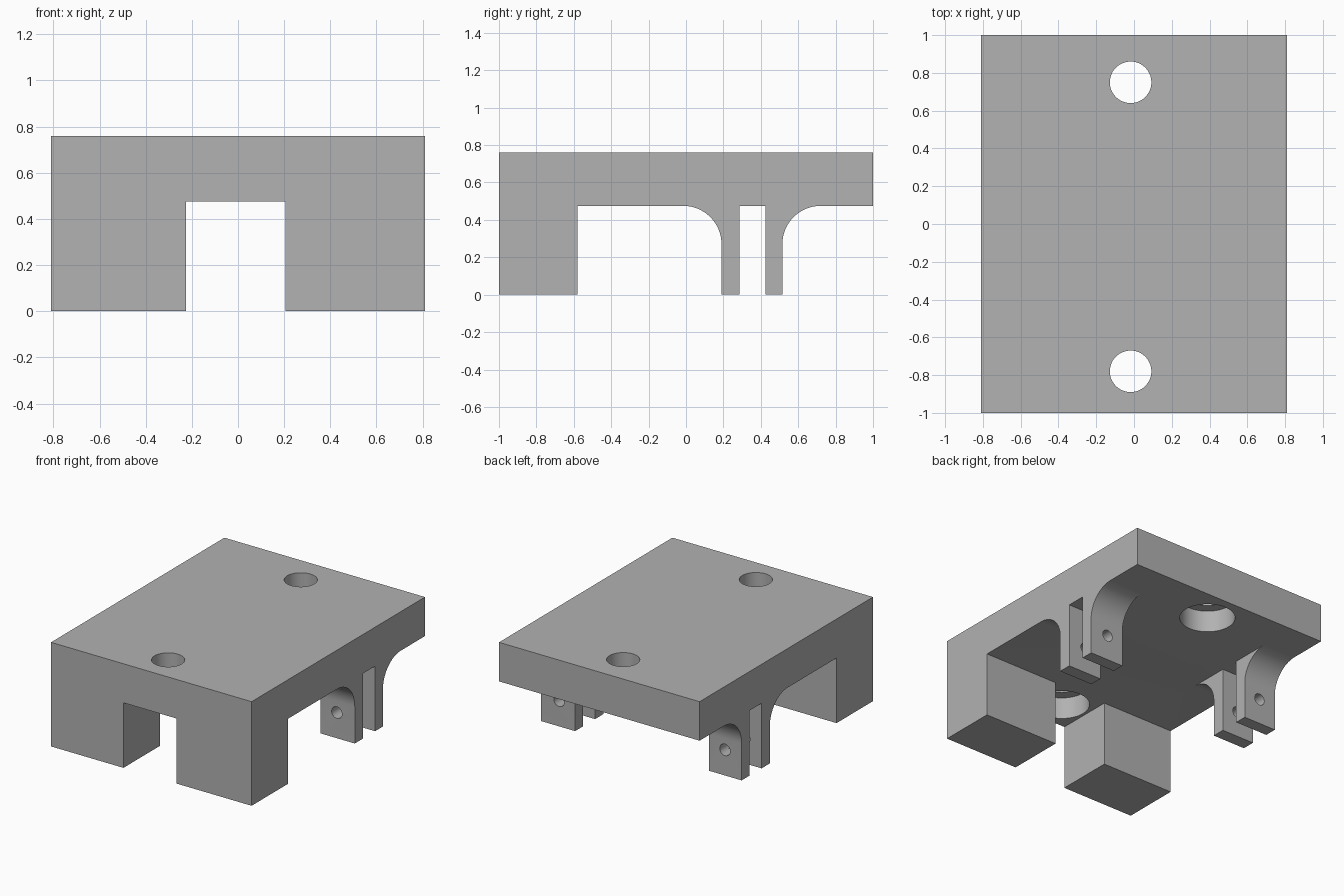
import bpy
import bmesh
from math import cos, sin, pi, radians
from mathutils import Matrix, Vector

cube = bpy.data.objects.get("Cube")
if cube:
    bpy.data.objects.remove(cube, do_unlink=True)

W, TOP, UNDER = 0.81, 0.76, 0.475     # half width, top and underside of plate
FILLET = 0.205

grey = bpy.data.materials.new("plain_grey")
grey.use_nodes = True
colour = (0.445, 0.445, 0.445, 1)
grey.diffuse_color = colour
grey.node_tree.nodes["Principled BSDF"].inputs["Base Color"].default_value = colour


def to_object(bm, name):
    bmesh.ops.recalc_face_normals(bm, faces=bm.faces)
    mesh = bpy.data.meshes.new(name)
    bm.to_mesh(mesh)
    bm.free()
    mesh.materials.append(grey)
    obj = bpy.data.objects.new(name, mesh)
    bpy.context.collection.objects.link(obj)
    return obj


def box(name, lo, hi):
    lo, hi = Vector(lo), Vector(hi)
    bm = bmesh.new()
    place = Matrix.Translation((lo + hi) / 2) @ Matrix.Diagonal((*(hi - lo), 1))
    bmesh.ops.create_cube(bm, size=1, matrix=place)
    return to_object(bm, name)


def cylinder(name, start, end, radius):
    start, end = Vector(start), Vector(end)
    axis = end - start
    turn = axis.to_track_quat("Z", "Y").to_matrix().to_4x4()
    bm = bmesh.new()
    bmesh.ops.create_cone(bm, cap_ends=True, segments=48, radius1=radius, radius2=radius,
                          depth=axis.length, matrix=Matrix.Translation((start + end) / 2) @ turn)
    return to_object(bm, name)


def arc(cy, start, end, steps=16):
    cz = UNDER - FILLET
    angles = [radians(start + (end - start) * i / steps) for i in range(steps + 1)]
    return [(cy + FILLET * cos(a), cz + FILLET * sin(a)) for a in angles]


# Side profile: front foot, plate and slotted clip with filleted roots
profile = [(-1, TOP), (-1, 0), (-0.58, 0), (-0.58, UNDER)]
profile += arc(0.19 - FILLET, 90, 0)
profile += [(0.19, 0), (0.285, 0), (0.285, UNDER), (0.425, UNDER), (0.425, 0), (0.515, 0)]
profile += arc(0.515 + FILLET, 180, 90)
profile += [(1, UNDER), (1, TOP)]

bm = bmesh.new()
face = bm.faces.new([bm.verts.new((-W, y, z)) for y, z in profile])
side = bmesh.ops.extrude_face_region(bm, geom=[face])
moved = [v for v in side["geom"] if isinstance(v, bmesh.types.BMVert)]
bmesh.ops.translate(bm, verts=moved, vec=(2 * W, 0, 0))
body = to_object(bm, "bracket_body")

# Gaps between the feet and between the clips
cutters = [
    box("foot_gap", (-0.225, -1.1, -0.1), (0.205, -0.3, UNDER)),
    box("clip_gap", (-0.545, -0.3, -0.1), (0.535, 0.9, UNDER)),
]
# Counterbored screw holes
for y in (0.75, -0.78):
    cutters.append(cylinder("screw_hole", (-0.018, y, 0.3), (-0.018, y, 0.9), 0.11))
    cutters.append(cylinder("counterbore", (-0.018, y, 0.3), (-0.018, y, UNDER + 0.16), 0.187))
# Pin holes through the clips
for x in (-0.675, 0.665):
    cutters.append(cylinder("pin_hole", (x, 0.1, 0.187), (x, 0.6, 0.187), 0.042))

bpy.context.view_layer.objects.active = body
body.select_set(True)
for cutter in cutters:
    cutter.hide_render = True
    cut = body.modifiers.new(cutter.name, "BOOLEAN")
    cut.operation = "DIFFERENCE"
    cut.solver = "EXACT"
    cut.object = cutter
    bpy.ops.object.modifier_apply(modifier=cut.name)
    bpy.data.objects.remove(cutter, do_unlink=True)

# Round the holes and fillets, keep all other edges sharp
bpy.ops.object.shade_smooth_by_angle(angle=radians(30))
